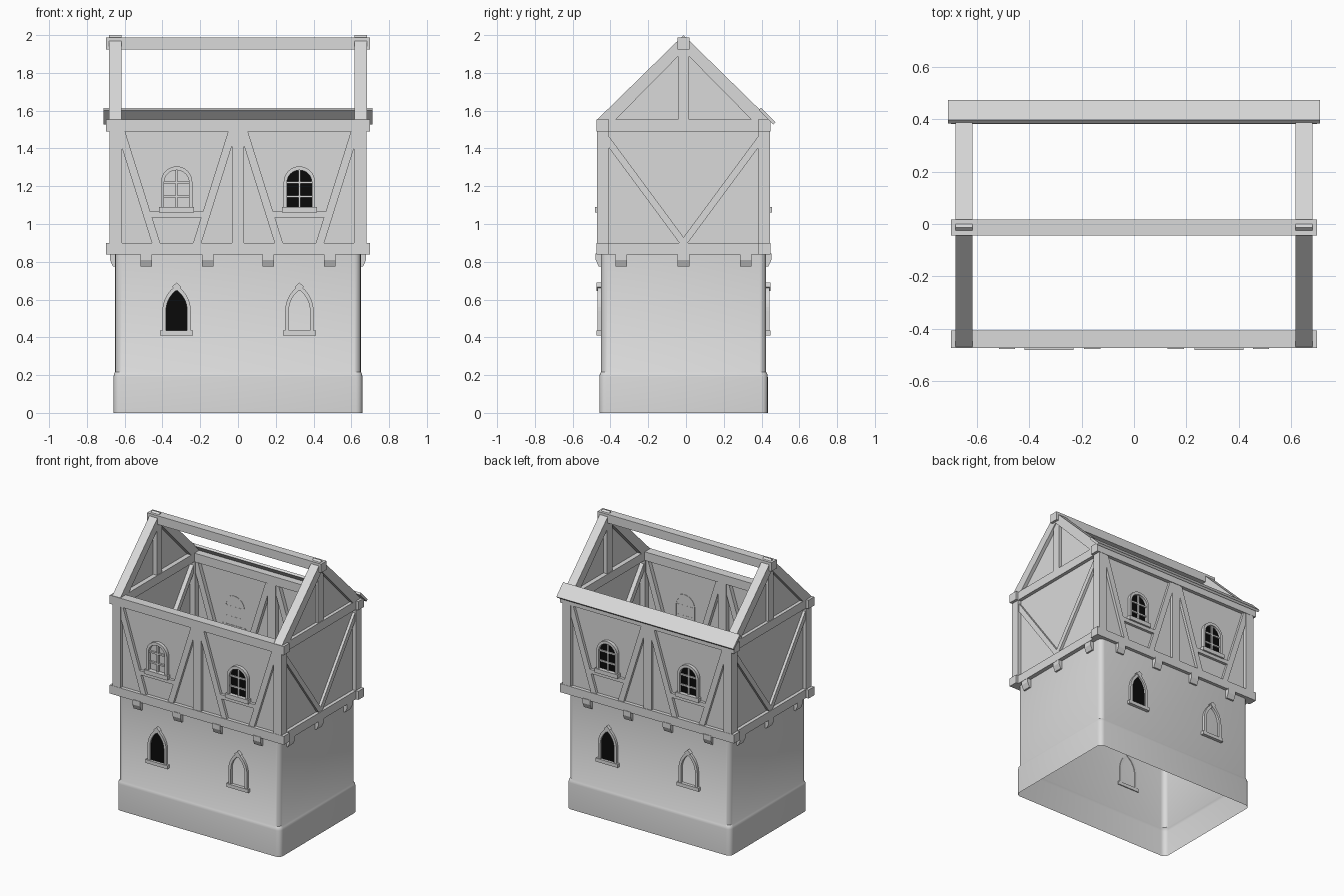
import bpy, bmesh, math
from mathutils import Matrix, Vector

if "Cube" in bpy.data.objects:
    bpy.data.objects.remove(bpy.data.objects["Cube"], do_unlink=True)

CENTRE_Y = -0.013
FRONT, RIGHT, BACK, LEFT = 0, 90, 180, 270
WALL = {FRONT: 0.437, BACK: 0.437, RIGHT: 0.65, LEFT: 0.65}


def material(name, value):
    m = bpy.data.materials.new(name)
    m.use_nodes = True
    colour = (value, value, value, 1)
    m.diffuse_color = colour
    m.node_tree.nodes["Principled BSDF"].inputs["Base Color"].default_value = colour
    return m


GREY = material("pale grey", 0.7)
BLACK = material("window black", 0.003)


def loft(name, loops, mat=GREY, caps=True, side=FRONT):
    """Skin closed loops of points; side turns the part about the centre."""
    bm = bmesh.new()
    rings = [[bm.verts.new(p) for p in loop] for loop in loops]
    for a, b in zip(rings, rings[1:]):
        for i in range(len(a)):
            j = (i + 1) % len(a)
            bm.faces.new((a[i], a[j], b[j], b[i]))
    if caps:
        bm.faces.new(rings[0])
        if len(rings) > 1:
            bm.faces.new(rings[-1])
    bmesh.ops.rotate(bm, verts=bm.verts, cent=(0, 0, 0),
                     matrix=Matrix.Rotation(math.radians(side), 3, 'Z'))
    bmesh.ops.recalc_face_normals(bm, faces=bm.faces)
    mesh = bpy.data.meshes.new(name)
    bm.to_mesh(mesh)
    bm.free()
    mesh.materials.append(mat)
    ob = bpy.data.objects.new(name, mesh)
    ob.location.y = CENTRE_Y
    bpy.context.collection.objects.link(ob)
    return ob


def prism(name, side, outline, d0, d1, mat=GREY):
    """Extrude a (u, z) outline outward from depth d0 to d1."""
    return loft(name, [[(u, -d, z) for u, z in outline] for d in (d0, d1)], mat, True, side)


def rect(u0, u1, z0, z1):
    return [(u0, z0), (u1, z0), (u1, z1), (u0, z1)]


def bar(p, q, width):
    p, q = Vector(p), Vector(q)
    n = (q - p).orthogonal().normalized() * width / 2
    return [p + n, q + n, q - n, p - n]


def arch(hw, z0, spring, top):
    """Round or pointed arch, open at the bottom edge."""
    h = top - spring
    k = (h * h - hw * hw) / (2 * hw)
    r, end = hw + k, math.acos(k / (hw + k))
    half = [(r * math.cos(end * i / 8) - k, spring + r * math.sin(end * i / 8)) for i in range(9)]
    right = [(hw, z0)] + half
    return right + [(-u, z) for u, z in reversed(right[:-1])]


def shift(outline, du):
    return [(u + du, z) for u, z in outline]


def rounded_rect(hx, hy, r, z):
    pts = []
    for i, (sx, sy) in enumerate(((1, 1), (-1, 1), (-1, -1), (1, -1))):
        for s in range(5):
            a = math.radians(90 * i + 22.5 * s)
            pts.append((sx * (hx - r) + r * math.cos(a), sy * (hy - r) + r * math.sin(a), z))
    return pts


# Stone ground floor with a thicker foot, open above and below
section = ((0, 0.009), (0.19, 0.009), (0.208, 0.006), (0.217, 0), (0.87, 0))
stone = loft("stone_ground_floor",
             [rounded_rect(0.65 + g, 0.437 + g, 0.035, z) for z, g in section], caps=False)
bpy.context.view_layer.objects.active = stone
stone.select_set(True)
bpy.ops.object.shade_smooth_by_angle(angle=math.radians(35))

# Thin plaster walls of the upper floor
loft("upper_walls", [[(x, y, z) for x, y in ((-0.655, -0.435), (0.655, -0.435),
     (0.655, 0.435), (-0.655, 0.435))] for z in (0.87, 1.52)], caps=False)

# Corner posts
for sx in (-1, 1):
    for side in (FRONT, BACK):
        u = sorted((sx * 0.615, sx * 0.68))
        prism("corner_post", side, rect(*u, 0.87, 1.52), 0.395, 0.459)


def upper_window(side, u, glazed):
    prism("upper_window_frame", side, shift(arch(0.083, 1.085, 1.222, 1.305)
          + arch(0.066, 1.085, 1.219, 1.285)[::-1], u), 0.432, 0.459)
    prism("upper_window_sill", side, rect(u - 0.093, u + 0.093, 1.06, 1.09), 0.432, 0.468)
    prism("window_mullion", side, rect(u - 0.006, u + 0.006, 1.085, 1.285), 0.434, 0.45)
    for z in (1.146, 1.22):
        prism("window_crossbar", side, rect(u - 0.066, u + 0.066, z - 0.006, z + 0.006), 0.434, 0.449)
    if glazed:
        prism("upper_window_glass", side, shift(arch(0.067, 1.085, 1.219, 1.286), u),
              0.436, 0.44, BLACK)


def lower_window(side, u, glazed):
    prism("lower_window_frame", side, shift(arch(0.075, 0.43, 0.54, 0.675)
          + arch(0.056, 0.43, 0.54, 0.65)[::-1], u), 0.432, 0.455)
    prism("lower_window_sill", side, rect(u - 0.088, u + 0.088, 0.41, 0.435), 0.43, 0.46)
    prism("window_keystone", side, [(u - 0.025, 0.667), (u, 0.645), (u + 0.025, 0.667),
          (u, 0.69)], 0.43, 0.46)
    if glazed:
        prism("lower_window_glass", side, shift(arch(0.057, 0.43, 0.54, 0.651), u),
              0.438, 0.442, BLACK)


# Long sides: beams, posts, braces and windows
for side in (FRONT, BACK):
    for z0, z1 in ((0.838, 0.9), (1.49, 1.553)):
        prism("long_beam", side, rect(-0.7, 0.7, z0, z1), 0.395, 0.461)
    prism("middle_post", side, rect(-0.032, 0.032, 0.88, 1.5), 0.4, 0.457)
    for u in (-0.325, 0.325):
        for s in (-1, 1):
            prism("long_side_brace", side,
                  bar((u + s * 0.298, 1.5), (u + s * 0.103, 0.88), 0.042), 0.405, 0.455)
        prism("window_rail", side, rect(u - 0.155, u + 0.155, 1.035, 1.065), 0.41, 0.455)
        upper_window(side, u, side == BACK or u > 0)
        lower_window(side, u, u < 0)

# Gable ends: beams, braces, infill, rafters and king post
for side in (RIGHT, LEFT):
    for z0, z1 in ((0.838, 0.9), (1.49, 1.553)):
        prism("end_beam", side, rect(-0.4, 0.4, z0, z1), 0.618, 0.68)
    for s in (-1, 1):
        prism("end_brace", side, bar((s * 0.418, 1.465), (0, 0.9), 0.036), 0.625, 0.674)
    prism("gable_infill", side, [(-0.42, 1.54), (0.42, 1.54), (0, 1.95)], 0.652, 0.656)
    prism("rafter_pair", side, [(-0.46, 1.55), (0, 2.0), (0.46, 1.55), (0.362, 1.55),
          (0, 1.917), (-0.362, 1.55)], 0.617, 0.682)
    prism("king_post", side, rect(-0.03, 0.03, 1.54, 1.94), 0.622, 0.675)

# Ridge beam and the single roof board left at the back eave
prism("ridge_beam", FRONT, rect(-0.7, 0.7, 1.925, 1.988), -0.031, 0.031)
prism("roof_board", RIGHT, bar((0.404, 1.609), (0.481, 1.532), 0.017), -0.711, 0.711)

# Corbels under the overhang
for side, spots in ((FRONT, (-0.485, -0.16, 0.16, 0.485)), (RIGHT, (-0.33, 0, 0.33))):
    for turn in (side, side + 180):
        w = WALL[turn]
        profile = [(w - 0.01, 0.775), (w + 0.012, 0.775), (w + 0.028, 0.81),
                   (w + 0.028, 0.845), (w - 0.01, 0.845)]
        for u in spots:
            loft("corbel", [[(u + e, -d, z) for d, z in profile] for e in (-0.031, 0.031)],
                 side=turn)
